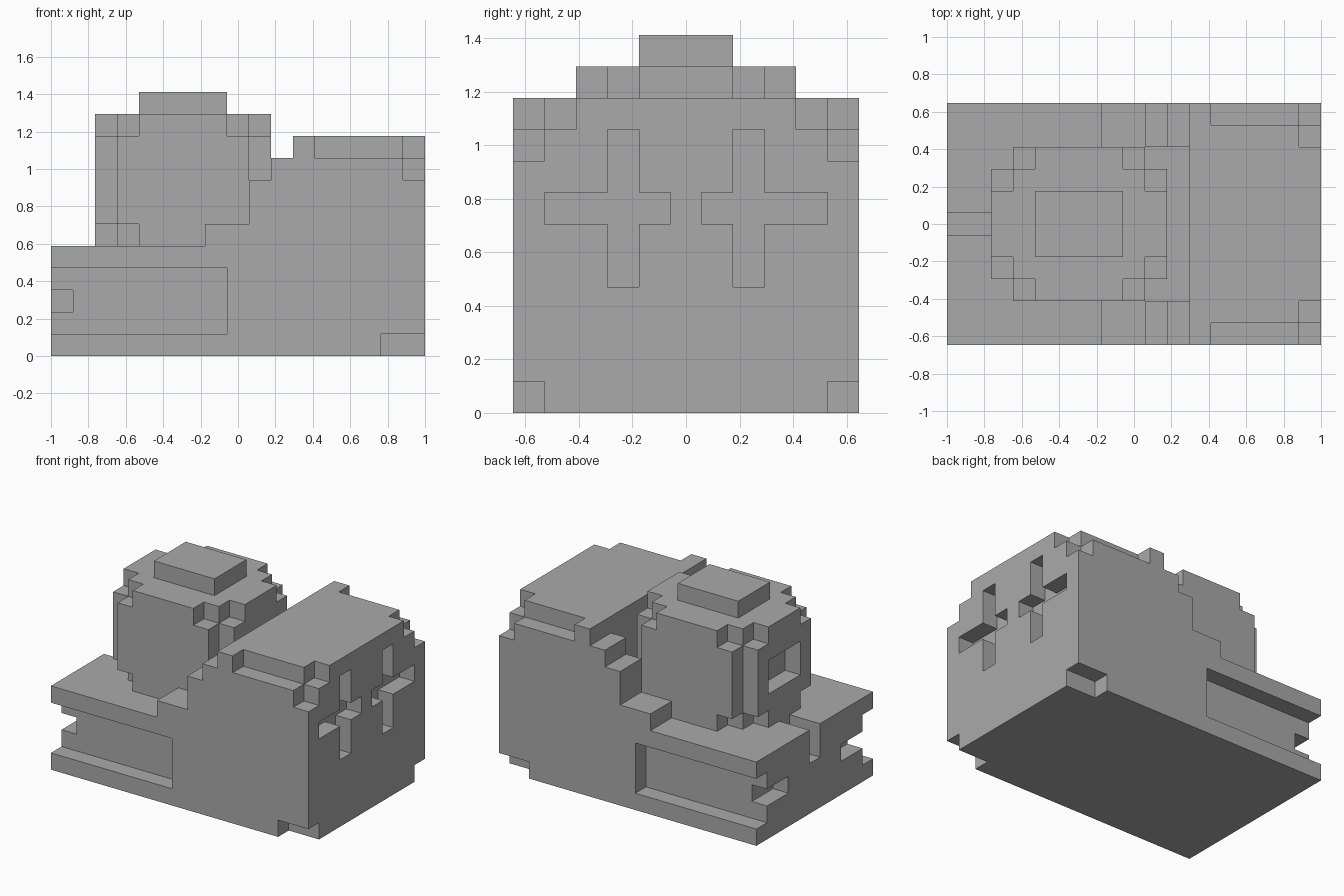
import bpy, bmesh
from math import radians
from mathutils import Vector

cube = bpy.data.objects.get("Cube")
if cube:
    bpy.data.objects.remove(cube, do_unlink=True)

LENGTH, WIDTH = 17, 11          # size of the model in blocks
UNIT = 2 / LENGTH               # edge of one block

grey = bpy.data.materials.new("plain grey")
grey.use_nodes = True
grey.diffuse_color = (0.4, 0.4, 0.4, 1)
grey.node_tree.nodes["Principled BSDF"].inputs["Base Color"].default_value = (0.4, 0.4, 0.4, 1)


def block(x, y, z):
    """All cells of a box; each argument is a (start, stop) range."""
    return {(i, j, k) for i in range(*x) for j in range(*y) for k in range(*z)}


def both(x, y, z):
    """A box together with its mirror image across the middle."""
    return block(x, y, z) | block(x, (WIDTH - y[1], WIDTH - y[0]), z)


def build(name, cells, solid):
    """Skin the cells that are not covered by other solid cells."""
    bm = bmesh.new()
    verts = {}

    def corner(p):
        key = tuple(p)
        if key not in verts:
            i, j, k = key
            verts[key] = bm.verts.new(((i - LENGTH / 2) * UNIT, (j - WIDTH / 2) * UNIT, k * UNIT))
        return verts[key]

    for cell in sorted(cells):
        for axis in range(3):
            u, v = (axis + 1) % 3, (axis + 2) % 3
            for side in (0, 1):
                near = list(cell)
                near[axis] += 2 * side - 1
                if tuple(near) in solid:
                    continue
                ring = []
                for du, dv in ((0, 0), (1, 0), (1, 1), (0, 1)):
                    p = list(cell)
                    p[axis] += side
                    p[u] += du
                    p[v] += dv
                    ring.append(corner(p))
                bm.faces.new(ring if side else ring[::-1])
    # merge flat areas into large faces
    bmesh.ops.dissolve_limit(bm, angle_limit=radians(1), verts=bm.verts[:], edges=bm.edges[:])
    mesh = bpy.data.meshes.new(name)
    bm.to_mesh(mesh)
    bm.free()
    mesh.materials.append(grey)
    bpy.context.collection.objects.link(bpy.data.objects.new(name, mesh))


full = (0, WIDTH)

# front deck with side recesses, end notches and a central groove
deck = block((0, 7), full, (0, 5))
deck -= both((0, 7), (0, 1), (1, 4))
deck -= both((0, 1), (1, 3), (2, 3))
deck -= block((0, 2), (5, 6), (3, 5))

# stepped cockpit with side walls
cockpit = block((7, 11), full, (0, 5))
for start, stop, top in ((7, 9, 6), (9, 10, 8), (10, 11, 9)):
    cockpit |= both((start, stop), (0, 2), (5, top))
cockpit -= both((7, 8), (0, 1), (1, 4))

# rear body with trimmed shoulders and lower corners
rear = block((11, 17), full, (0, 10))
rear -= both((12, 17), (0, 1), (9, 10))
rear -= both((16, 17), (0, 1), (8, 10))
rear -= both((16, 17), (1, 2), (9, 10))
rear -= both((15, 17), (0, 1), (0, 1))
# cross-shaped recesses in the back wall
rear -= both((16, 17), (1, 5), (6, 7))
rear -= both((16, 17), (3, 4), (4, 9))

# rounded head: outer layers are chamfered more than the middle
head = block((3, 9), (2, 9), (6, 10)) | block((2, 10), (3, 8), (6, 10))
for z in ((5, 6), (10, 11)):
    head |= block((4, 8), (2, 9), z) | block((3, 9), (3, 8), z) | block((2, 10), (4, 7), z)
head -= block((2, 3), (4, 7), (7, 9))
cap = block((4, 8), (4, 7), (11, 12))

hull = deck | cockpit | rear
solid = hull | head | cap
build("hull", hull, solid)
build("head", head, solid)
build("head_cap", cap, solid)
